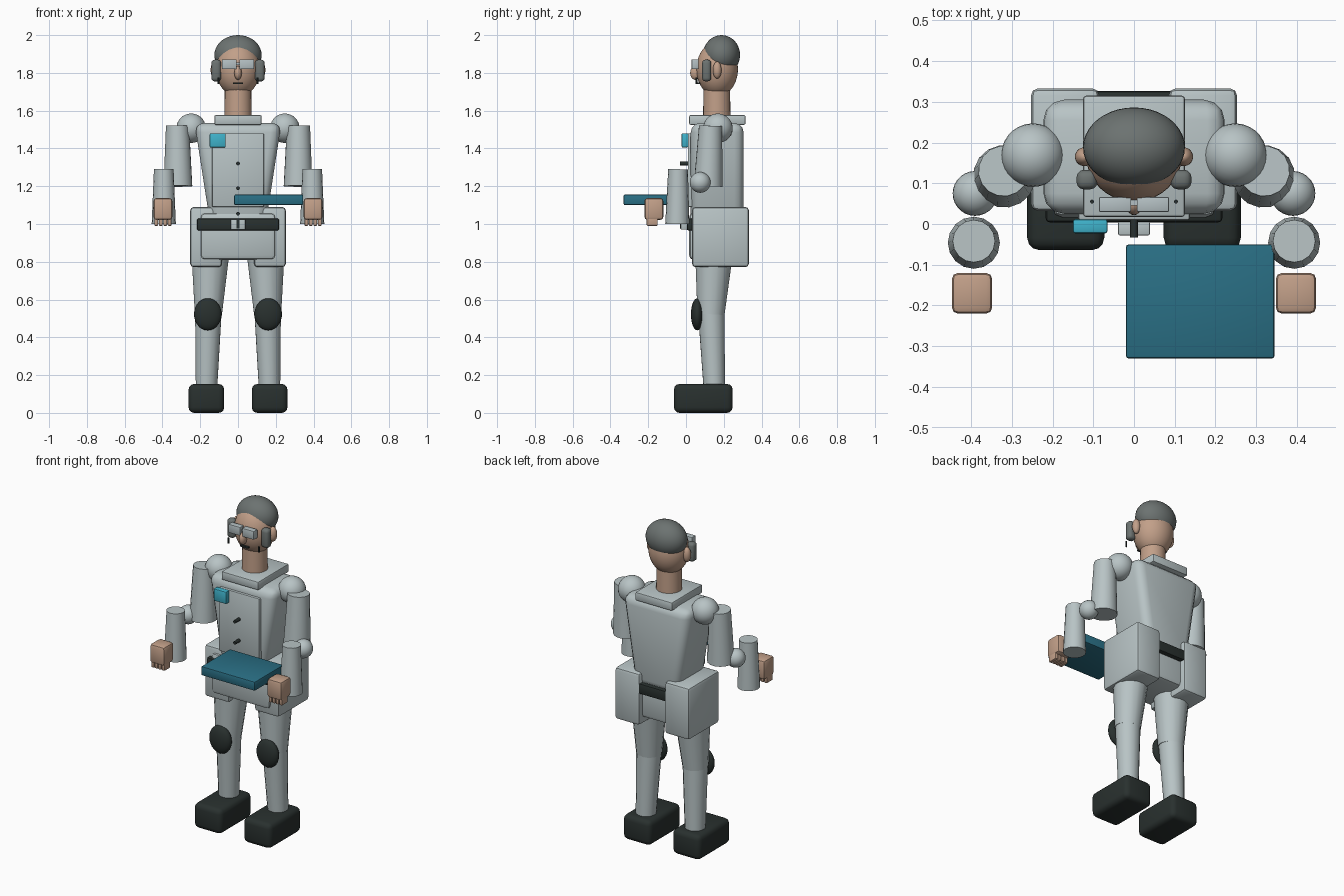
import bpy
import bmesh
import math
from mathutils import Matrix, Vector

if "Cube" in bpy.data.objects:
    bpy.data.objects.remove(bpy.data.objects["Cube"], do_unlink=True)


def material(name, rgb):
    mat = bpy.data.materials.new(name)
    mat.use_nodes = True
    mat.diffuse_color = (*rgb, 1)
    node = mat.node_tree.nodes["Principled BSDF"]
    node.inputs["Base Color"].default_value = (*rgb, 1)
    node.inputs["Roughness"].default_value = 0.7
    return mat


SUIT = material("pale grey cloth", (0.48, 0.55, 0.56))
SKIN = material("skin", (0.54, 0.35, 0.25))
HAIR = material("grey hair", (0.15, 0.17, 0.165))
DARK = material("charcoal", (0.022, 0.03, 0.028))
TEAL = material("teal", (0.023, 0.16, 0.235))
CYAN = material("cyan", (0.05, 0.45, 0.6))
LENS = material("lens grey", (0.46, 0.53, 0.55))


def finish(bm, name, mat):
    mesh = bpy.data.meshes.new(name)
    bmesh.ops.recalc_face_normals(bm, faces=bm.faces)
    bm.to_mesh(mesh)
    bm.free()
    mesh.materials.append(mat)
    obj = bpy.data.objects.new(name, mesh)
    bpy.context.collection.objects.link(obj)
    bpy.ops.object.select_all(action="DESELECT")
    obj.select_set(True)
    bpy.context.view_layer.objects.active = obj
    bpy.ops.object.shade_smooth_by_angle(angle=math.radians(35))
    return obj


def box(name, mat, x, y, z, bevel=0.0, taper=1.0, segments=2):
    """Box from (low, high) ranges; taper scales the bottom end in x."""
    bm = bmesh.new()
    bmesh.ops.create_cube(bm, size=1)
    for v in bm.verts:
        low = v.co.z < 0
        v.co = Vector([(r[0] + r[1]) / 2 + c * (r[1] - r[0]) for r, c in zip((x, y, z), v.co)])
        if low:
            v.co.x *= taper
    if bevel:
        bmesh.ops.bevel(bm, geom=bm.edges[:], offset=bevel, segments=segments,
                        profile=0.5, affect="EDGES")
    return finish(bm, name, mat)


def ball(name, mat, centre, radii, segments=28):
    bm = bmesh.new()
    bmesh.ops.create_uvsphere(bm, u_segments=segments, v_segments=segments // 2, radius=1)
    bm.transform(Matrix.Translation(centre) @ Matrix.Diagonal((*radii, 1)))
    return finish(bm, name, mat)


def limb(name, mat, start, end, r1, r2, segments=16):
    """Tapered cylinder between two points."""
    a, b = Vector(start), Vector(end)
    bm = bmesh.new()
    bmesh.ops.create_cone(bm, cap_ends=True, segments=segments, radius1=r1, radius2=r2,
                          depth=(b - a).length)
    turn = (b - a).to_track_quat("Z", "Y").to_matrix().to_4x4()
    bm.transform(Matrix.Translation((a + b) / 2) @ turn)
    return finish(bm, name, mat)


def span(side, near, far):
    return tuple(sorted((side * near, side * far)))


# Torso and collar
box("torso", SUIT, (-0.23, 0.23), (0.025, 0.305), (1.0, 1.535), 0.05, 0.64, 3)
box("jacket_front", SUIT, (-0.137, 0.137), (0.01, 0.06), (1.09, 1.48), 0.005)
box("collar", SUIT, (-0.125, 0.125), (0.017, 0.315), (1.525, 1.577), 0.008)
box("badge", CYAN, (-0.15, -0.065), (-0.023, 0.012), (1.405, 1.48), 0.006)
for z in (1.32, 1.19, 1.055):
    limb("button", DARK, (0, 0.015, z), (0, -0.033, z), 0.01, 0.01, 12)

# Hips and belt
box("pelvis", SUIT, (-0.2, 0.2), (0.016, 0.3), (0.81, 1.06), 0.025)
box("belt", DARK, (-0.217, 0.217), (0.004, 0.327), (0.965, 1.03), 0.01)
box("buckle", SUIT, (-0.039, 0.039), (-0.028, 0.006), (0.97, 1.025), 0.004)
box("buckle_prong", DARK, (-0.008, 0.008), (-0.031, -0.026), (0.975, 1.02))

# Head
limb("neck", SKIN, (0, 0.163, 1.55), (0, 0.163, 1.72), 0.073, 0.07, 24)
ball("head", SKIN, (0, 0.165, 1.82), (0.117, 0.11, 0.145), 40)
ball("hair", HAIR, (0, 0.188, 1.895), (0.125, 0.098, 0.105), 40)
ball("nose", SKIN, (0, 0.05, 1.8), (0.02, 0.028, 0.037))
box("mouth", DARK, (-0.026, 0.026), (0.058, 0.085), (1.74, 1.749))
box("glasses_bridge", LENS, (-0.02, 0.02), (0.046, 0.06), (1.842, 1.854))

for side, tag in ((1, "left"), (-1, "right")):
    # Face details
    box(tag + "_lens", LENS, span(side, 0.007, 0.086), (0.03, 0.066), (1.82, 1.872), 0.003)
    ball(tag + "_ear", SKIN, (side * 0.122, 0.165, 1.815), (0.023, 0.023, 0.045))
    box(tag + "_sideburn", HAIR, span(side, 0.09, 0.141), (0.085, 0.133), (1.755, 1.87), 0.018, 1, 3)
    limb(tag + "_strap", DARK, (side * 0.103, 0.055, 1.74), (side * 0.103, 0.055, 1.775),
         0.005, 0.005, 8)

    # Arm
    ball(tag + "_shoulder", SUIT, (side * 0.248, 0.169, 1.507), (0.078,) * 3)
    limb(tag + "_upper_arm", SUIT, (side * 0.318, 0.117, 1.2), (side * 0.32, 0.13, 1.52),
         0.077, 0.062)
    ball(tag + "_elbow", SUIT, (side * 0.39, 0.075, 1.22), (0.055,) * 3)
    limb(tag + "_forearm", SUIT, (side * 0.393, -0.046, 1.0), (side * 0.393, -0.042, 1.29),
         0.064, 0.052)

    # Hand
    box(tag + "_palm", SKIN, span(side, 0.348, 0.447), (-0.22, -0.12), (1.022, 1.137), 0.015)
    for i in range(4):
        x = 0.362 + i * 0.0237
        box(tag + "_finger", SKIN, span(side, x - 0.01, x + 0.01), (-0.208, -0.15),
            (0.99, 1.04), 0.005)

    # Hip pouch
    box(tag + "_hip_panel", SUIT, span(side, 0.085, 0.253), (0.032, 0.333), (0.772, 1.09), 0.018)

    # Leg
    limb(tag + "_thigh", SUIT, (side * 0.157, 0.132, 0.52), (side * 0.145, 0.15, 0.88),
         0.073, 0.105)
    limb(tag + "_shin", SUIT, (side * 0.167, 0.15, 0.12), (side * 0.157, 0.134, 0.53),
         0.057, 0.071)
    ball(tag + "_knee_pad", DARK, (side * 0.16, 0.06, 0.522), (0.073, 0.034, 0.085))
    box(tag + "_shoe", DARK, span(side, 0.073, 0.262), (-0.064, 0.247), (0, 0.153), 0.03, 1, 3)

# Tablet held at the left hand
box("tablet", TEAL, (-0.02, 0.345), (-0.33, -0.05), (1.1, 1.156), 0.007)
